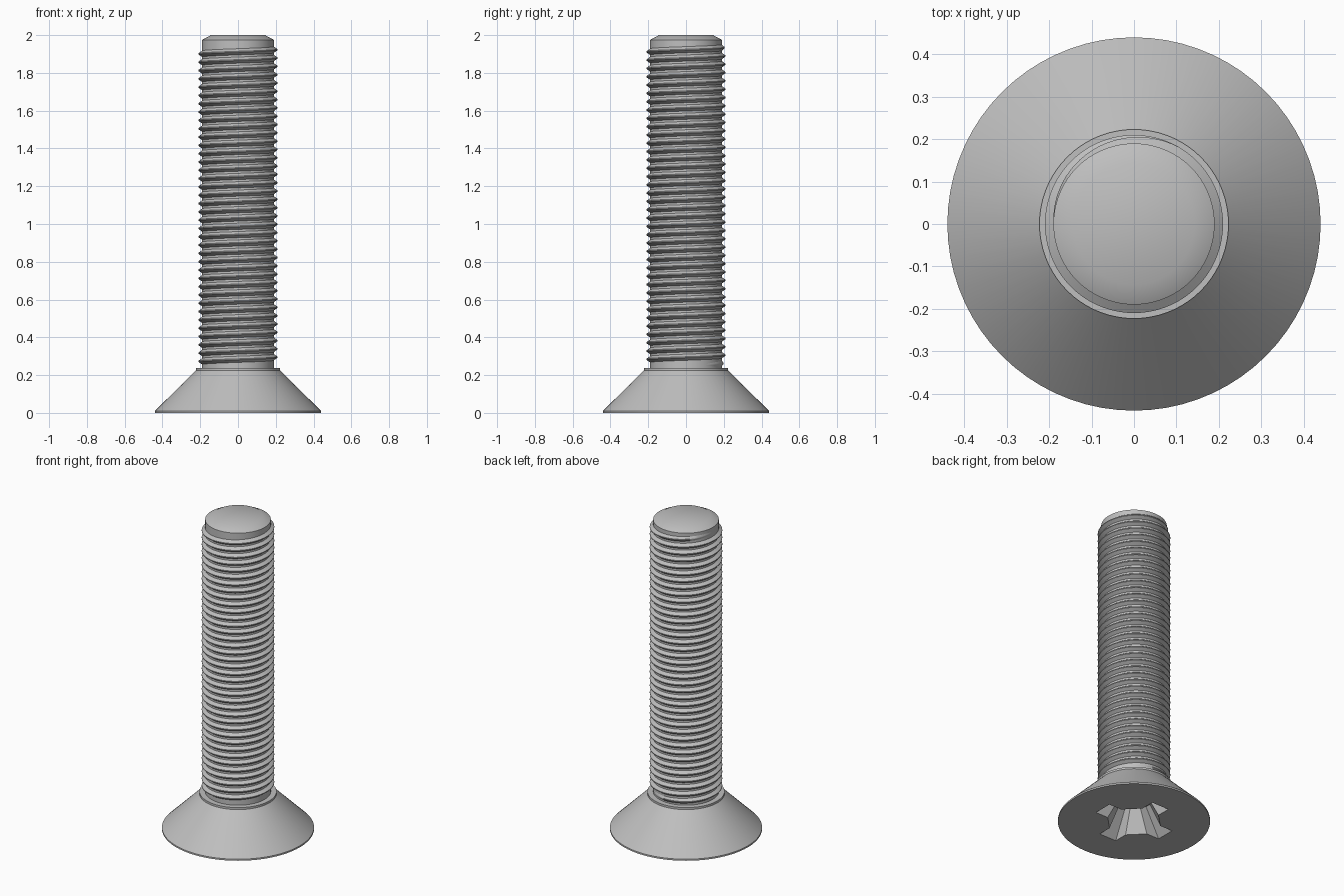
import bpy, bmesh
from math import sin, cos, pi, tau

if "Cube" in bpy.data.objects:
    bpy.data.objects.remove(bpy.data.objects["Cube"])

SEG = 72
steel = bpy.data.materials.new("brushed steel grey")
steel.use_nodes = True
GREY = (0.52, 0.52, 0.52, 1)
steel.diffuse_color = GREY
steel.node_tree.nodes["Principled BSDF"].inputs["Base Color"].default_value = GREY


def make_object(name, bm):
    bmesh.ops.recalc_face_normals(bm, faces=bm.faces)
    mesh = bpy.data.meshes.new(name)
    bm.to_mesh(mesh)
    bm.free()
    mesh.materials.append(steel)
    obj = bpy.data.objects.new(name, mesh)
    bpy.context.collection.objects.link(obj)
    return obj


def loft(name, rings):
    """Bridge rings of points in order and cap both ends."""
    bm = bmesh.new()
    loops = [[bm.verts.new(p) for p in ring] for ring in rings]
    n = len(loops[0])
    for a, b in zip(loops, loops[1:]):
        for i in range(n):
            j = (i + 1) % n
            bm.faces.new((a[i], a[j], b[j], b[i]))
    bm.faces.new(loops[0])
    bm.faces.new(loops[-1])
    return make_object(name, bm)


def lathe(name, profile):
    return loft(name, [[(r * cos(tau * i / SEG), r * sin(tau * i / SEG), z)
                        for i in range(SEG)] for r, z in profile])


def smooth(obj, angle=0.5):
    bpy.ops.object.select_all(action='DESELECT')
    obj.select_set(True)
    bpy.context.view_layer.objects.active = obj
    bpy.ops.object.shade_smooth_by_angle(angle=angle)


def cross_ring(length, half, inner, z):
    """Cross outline with chamfered inner corners."""
    arm = [(inner, -half), (length, -half), (length, half), (inner, half)]
    return [(x * cos(k * pi / 2) - y * sin(k * pi / 2),
             x * sin(k * pi / 2) + y * cos(k * pi / 2), z)
            for k in range(4) for x, y in arm]


# Countersunk head with its short collar
head = lathe("countersunk_head", [(0.44, 0), (0.44, 0.01), (0.223, 0.225),
                                  (0.223, 0.238)])

# Tapered cross drive recess
cutter = loft("recess_cutter", [cross_ring(0.244, 0.062, 0.153, -0.01),
                                cross_ring(0.12, 0.035, 0.07, 0.16)])
cutter.hide_render = True
cut = head.modifiers.new("drive recess", 'BOOLEAN')
cut.object = cutter
cut.operation = 'DIFFERENCE'
cut.solver = 'EXACT'
bpy.context.view_layer.objects.active = head
bpy.ops.object.modifier_apply(modifier=cut.name)
bpy.data.objects.remove(cutter)
smooth(head)

# Shank core with chamfered tip
CORE, CREST = 0.19, 0.21
core = lathe("shank_core", [(CORE, 0.232), (CORE, 1.975), (0.143, 2.0)])
smooth(core)

# Helical thread ridge, fading out at both ends
PITCH, START, END = 0.044, 0.255, 1.945
steps = int((END - START) / PITCH * SEG)
fade = SEG / 3
sections = []
for i in range(steps + 1):
    a = pi + tau * (i - steps) / SEG
    z = START + PITCH * i / SEG
    grow = min(1, i / fade, (steps - i) / fade)
    crest = CORE + (CREST - CORE) * grow
    sections.append([(r * cos(a), r * sin(a), z + dz * PITCH) for r, dz in
                     ((CORE - 0.003, -0.42), (crest, -0.06),
                      (crest, 0.06), (CORE - 0.003, 0.42))])
thread = loft("helical_thread", sections)
smooth(thread)
